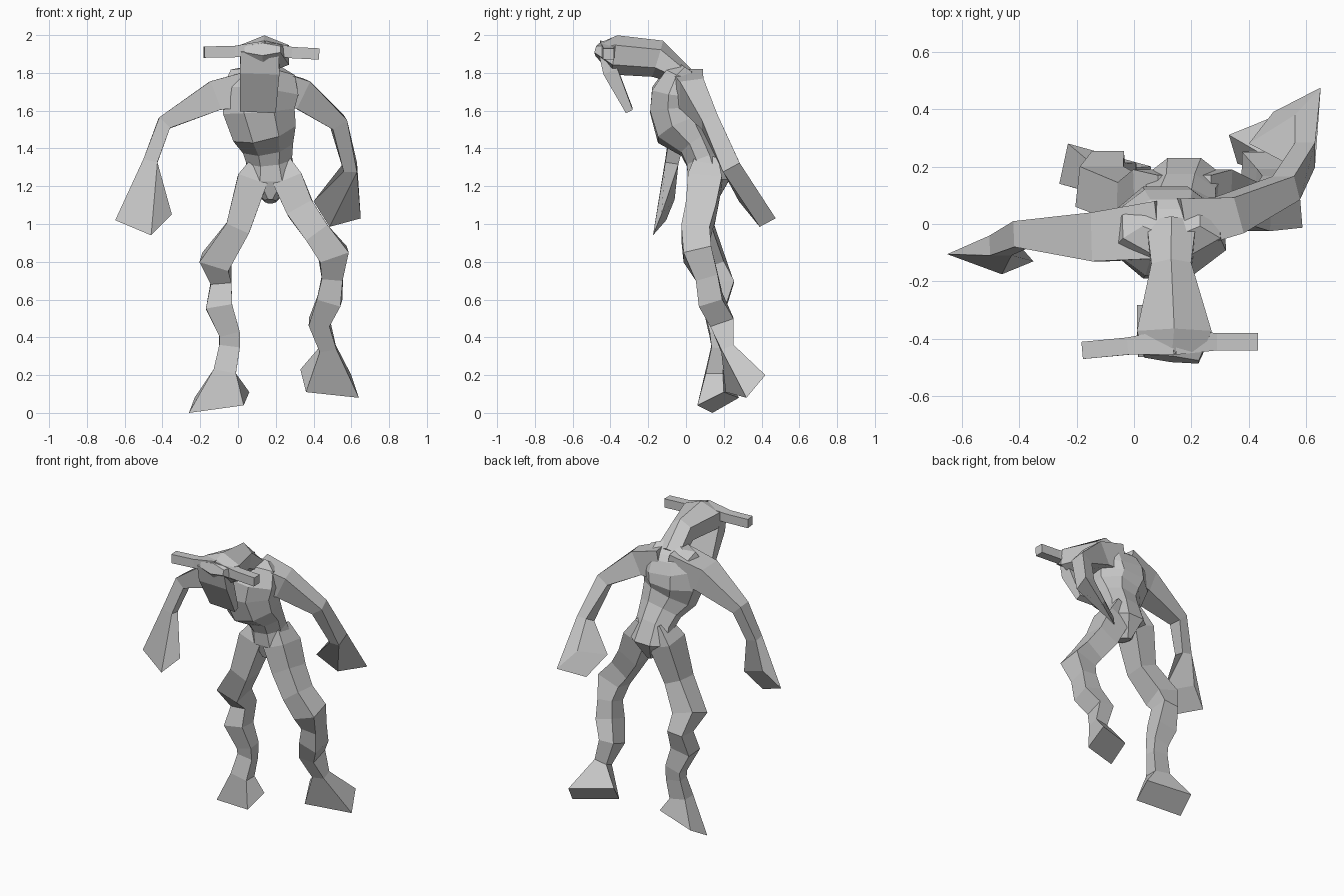
import bpy
import bmesh
import math
from mathutils import Vector

cube = bpy.data.objects.get("Cube")
if cube:
    bpy.data.objects.remove(cube, do_unlink=True)

# One plain stone grey for the whole creature
grey = bpy.data.materials.new("stone_grey")
grey.use_nodes = True
shade = (.58, .58, .58, 1)
grey.diffuse_color = shade
grey.node_tree.nodes["Principled BSDF"].inputs["Base Color"].default_value = shade

FRONT_BACK = Vector((0, 1, 0))
UP = Vector((0, 0, 1))


def ring_corners(centre, tangent, reference, half_width, half_depth, sides, turn):
    """Corners of one cross-section; its flats or points reach the half sizes."""
    depth_axis = (reference - tangent * reference.dot(tangent)).normalized()
    width_axis = depth_axis.cross(tangent).normalized()
    stretch = 1 / math.cos(math.pi / sides) if turn else 1
    corners = []
    for k in range(sides):
        angle = math.tau * (k + turn) / sides
        corners.append(centre
                       + width_axis * half_width * stretch * math.sin(angle)
                       + depth_axis * half_depth * stretch * math.cos(angle))
    return corners


def loft(name, sections, sides=4, reference=FRONT_BACK, turn=.5, end=None):
    """Skin rings (x, y, z, half width, half depth); end adds a last explicit ring."""
    centres = [Vector(s[:3]) for s in sections]
    path = list(centres)
    if end:
        end = [Vector(p) for p in end]
        path.append(sum(end, Vector()) / len(end))
    bm = bmesh.new()
    rings = []
    for i, section in enumerate(sections):
        before, after = path[max(i - 1, 0)], path[min(i + 1, len(path) - 1)]
        tangent = (after - before).normalized()
        points = ring_corners(centres[i], tangent, reference,
                              section[3], section[4], sides, turn)
        rings.append([bm.verts.new(p) for p in points])
    if end:
        # start the end ring at the corner that gives the least twist
        last = [v.co - centres[-1] for v in rings[-1]]
        options = [end[k:] + end[:k] for k in range(sides)]
        options += [list(reversed(o)) for o in options]
        best = max(options, key=lambda o: sum(
            a.normalized().dot((p - path[-1]).normalized()) for a, p in zip(last, o)))
        rings.append([bm.verts.new(p) for p in best])
    for lower, upper in zip(rings, rings[1:]):
        for k in range(sides):
            n = (k + 1) % sides
            bm.faces.new((lower[k], lower[n], upper[n], upper[k]))
    bm.faces.new(rings[0])
    bm.faces.new(rings[-1])
    bmesh.ops.recalc_face_normals(bm, faces=bm.faces)
    mesh = bpy.data.meshes.new(name)
    bm.to_mesh(mesh)
    bm.free()
    mesh.materials.append(grey)
    obj = bpy.data.objects.new(name, mesh)
    bpy.context.collection.objects.link(obj)
    return obj


# Torso: hips, waist, ribcage and shoulders
loft("torso", [
    (.17, .1, 1.12, .03, .06),
    (.175, .12, 1.23, .14, .11),
    (.165, .09, 1.34, .12, .09),
    (.155, .05, 1.42, .135, .09),
    (.135, -.02, 1.5, .17, .14),
    (.11, -.03, 1.6, .19, .16),
    (.12, -.03, 1.7, .2, .15),
    (.13, -.01, 1.79, .17, .1),
    (.13, .01, 1.82, .1, .05),
], sides=8)

# Neck and head, with a ridge along the top
loft("neck_and_head", [
    (.13, .0, 1.78, .1, .05),
    (.13, -.15, 1.875, .08, .1),
    (.14, -.38, 1.895, .15, .105),
    (.13, -.47, 1.925, .11, .035),
], sides=6, reference=UP, turn=0)

# Long flat snout hanging from the head
loft("snout", [
    (.115, -.435, 1.92, .1, .03),
    (.115, -.4, 1.81, .105, .04),
    (.105, -.3, 1.6, .095, .02),
])

# Horns reaching out to each side
for side, tip in (("right", (-.18, -.44, 1.91)), ("left", (.43, -.41, 1.9))):
    root = Vector((.14, -.41, 1.935))
    bend = root.lerp(Vector(tip), .5) - UP * .01
    loft(side + "_horn", [
        (*root, .035, .045),
        (*bend, .03, .03),
        (*tip, .03, .03),
    ])

# Arms, each ending in a flared block hand
loft("right_arm", [
    (.1, -.02, 1.72, .1, .1),
    (-.12, -.045, 1.68, .08, .085),
    (-.39, -.035, 1.535, .04, .045),
    (-.465, -.075, 1.33, .038, .035),
], end=[(-.54, -.06, 1.13), (-.35, -.13, 1.05), (-.46, -.175, .94), (-.65, -.105, 1.02)])

loft("left_arm", [
    (.16, .0, 1.72, .1, .09),
    (.33, .03, 1.69, .08, .065),
    (.53, .125, 1.54, .045, .045),
    (.595, .24, 1.3, .035, .05),
], end=[(.56, .38, 1.14), (.65, .475, 1.03), (.485, .39, .985), (.4, .28, 1.12)])

# Legs with knobbly shins, each ending in a flared block foot
loft("right_leg", [
    (.13, .11, 1.34, .05, .06),
    (.075, .1, 1.23, .08, .09),
    (.0, .075, .98, .065, .07),
    (-.12, .13, .8, .08, .075),
    (-.09, .19, .69, .055, .065),
    (-.1, .15, .56, .07, .06),
    (-.045, .17, .42, .055, .045),
    (-.045, .17, .35, .055, .035),
    (-.07, .15, .22, .06, .045),
], end=[(-.23, .28, .08), (.06, .2, .11), (.03, .06, .04), (-.26, .14, 0)])

loft("left_leg", [
    (.22, .11, 1.34, .05, .06),
    (.265, .1, 1.23, .08, .09),
    (.33, .08, 1.08, .075, .08),
    (.42, .05, .95, .07, .075),
    (.505, .06, .84, .08, .075),
    (.5, .11, .72, .055, .06),
    (.485, .13, .6, .065, .065),
    (.43, .19, .48, .055, .065),
    (.475, .22, .34, .045, .035),
], end=[(.33, .31, .23), (.6, .42, .2), (.64, .32, .08), (.36, .21, .11)])
